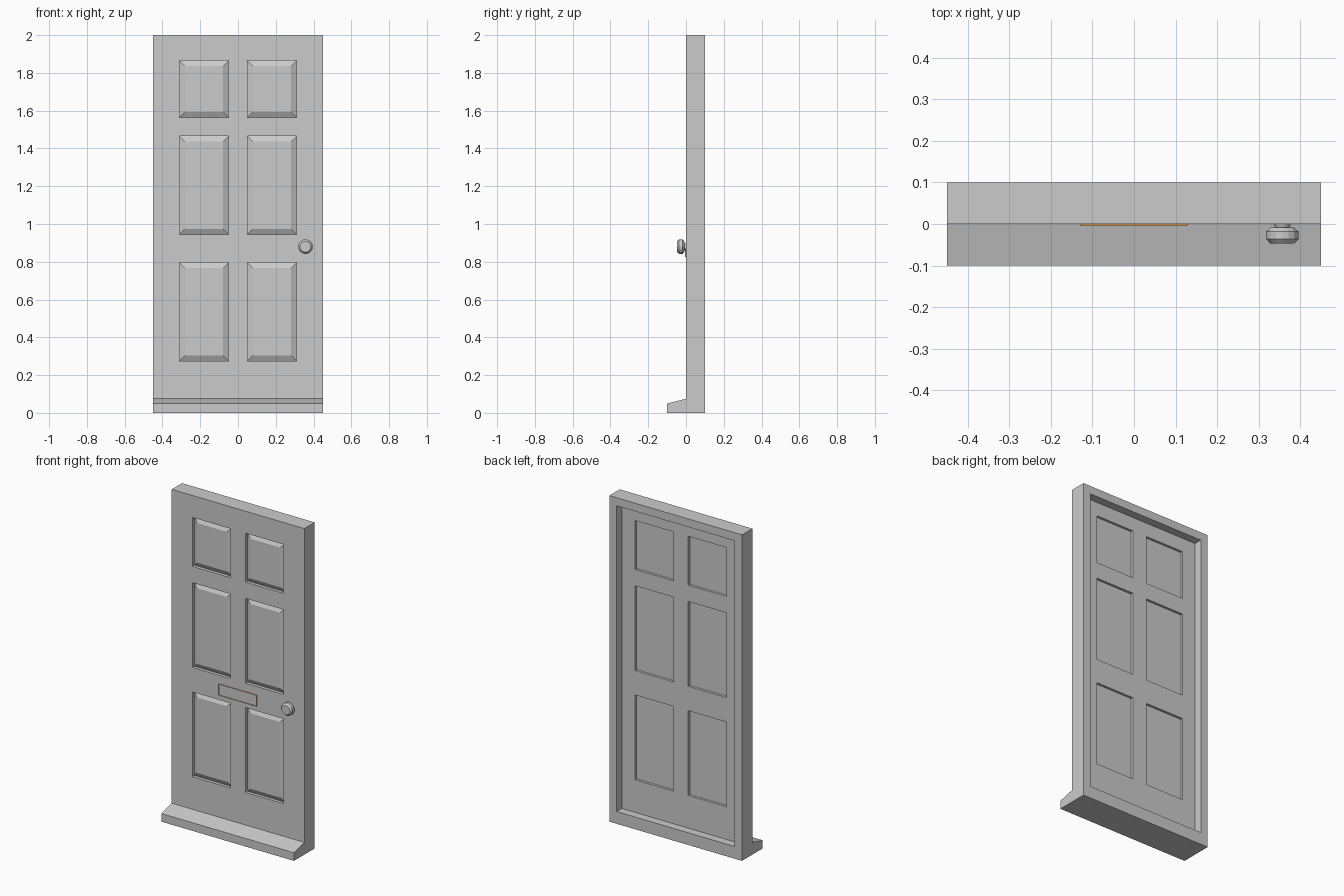
import bpy, bmesh, math

if "Cube" in bpy.data.objects:
    bpy.data.objects.remove(bpy.data.objects["Cube"])

XS = [-.45, -.40, -.31, -.05, .05, .31, .40, .45]
ZS = [0, .075, .275, .795, .945, 1.465, 1.565, 1.865, 1.95, 2]
PANEL_X = [(-.31, -.05), (.05, .31)]
PANEL_Z = [(.275, .795), (.945, 1.465), (1.565, 1.865)]


def add_object(name, bm):
    mesh = bpy.data.meshes.new(name)
    bm.to_mesh(mesh)
    bm.free()
    ob = bpy.data.objects.new(name, mesh)
    bpy.context.collection.objects.link(ob)
    return ob


def push(bm, faces, dy):
    # extrude faces along y and return the moved faces
    res = bmesh.ops.extrude_face_region(bm, geom=faces)['geom']
    left = [f for f in faces if f.is_valid]
    if left:
        bmesh.ops.delete(bm, geom=left, context='FACES')
    moved = [g for g in res if isinstance(g, bmesh.types.BMFace)]
    bmesh.ops.translate(bm, vec=(0, dy, 0), verts=list({v for f in moved for v in f.verts}))
    return moved


def cells(bm, y, x0, x1, z0, z1):
    # faces lying on plane y inside a rectangle
    out = []
    for f in bm.faces:
        c = f.calc_center_median()
        if all(abs(v.co.y - y) < 1e-4 for v in f.verts) and x0 < c.x < x1 and z0 < c.z < z1:
            out.append(f)
    return out


# door slab with a cell grid on front and back
bm = bmesh.new()
nx, nz = len(XS), len(ZS)
V = {(i, j, s): bm.verts.new((XS[i], s * .1, ZS[j]))
     for i in range(nx) for j in range(nz) for s in (0, 1)}
for s in (0, 1):
    for i in range(nx - 1):
        for j in range(nz - 1):
            bm.faces.new([V[i, j, s], V[i + 1, j, s], V[i + 1, j + 1, s], V[i, j + 1, s]])
for i in range(nx - 1):
    for j in (0, nz - 1):
        bm.faces.new([V[i, j, 0], V[i + 1, j, 0], V[i + 1, j, 1], V[i, j, 1]])
for j in range(nz - 1):
    for i in (0, nx - 1):
        bm.faces.new([V[i, j, 0], V[i, j + 1, 0], V[i, j + 1, 1], V[i, j, 1]])
bmesh.ops.recalc_face_normals(bm, faces=bm.faces[:])

# leaf set back inside the rear frame
push(bm, cells(bm, .1, -.40, .40, .075, 1.95), -.05)

# six panels: raised field in front, flat recess behind
for x0, x1 in PANEL_X:
    for z0, z1 in PANEL_Z:
        front = push(bm, cells(bm, 0, x0, x1, z0, z1), .02)
        bmesh.ops.inset_individual(bm, faces=front, thickness=.04, depth=.015)
        push(bm, cells(bm, .05, x0, x1, z0, z1), -.015)

# sloping sill
for f in push(bm, cells(bm, 0, -.45, .45, 0, .075), -.1):
    for v in f.verts:
        if v.co.z > .01:
            v.co.z = .05
bm.normal_update()
add_object("door", bm)

# round door knob, lathed about the y axis
profile = [(0, 0), (.02, 0), (.017, -.009), (.028, -.009), (.039, -.018),
           (.039, -.036), (.029, -.047), (0, -.047)]
bm = bmesh.new()
vs = [bm.verts.new((r, y, 0)) for r, y in profile]
es = [bm.edges.new(p) for p in zip(vs, vs[1:])]
bmesh.ops.spin(bm, geom=vs + es, cent=(0, 0, 0), axis=(0, 1, 0),
               angle=2 * math.pi, steps=16, use_merge=True)
bmesh.ops.remove_doubles(bm, verts=bm.verts[:], dist=1e-5)
bmesh.ops.recalc_face_normals(bm, faces=bm.faces[:])
add_object("door_knob", bm).location = (.357, 0, .88)

# thin open rim of the letter slot
bm = bmesh.new()
corners = [(-.13, .825), (.13, .825), (.13, .893), (-.13, .893)]
a = [bm.verts.new((x, 0, z)) for x, z in corners]
b = [bm.verts.new((x, -.004, z)) for x, z in corners]
for k in range(4):
    n = (k + 1) % 4
    bm.faces.new([a[k], b[k], b[n], a[n]])
bm.normal_update()
if bm.faces[:][0].normal.z > 0:
    bmesh.ops.reverse_faces(bm, faces=bm.faces[:])
rim = add_object("letter_slot_rim", bm)
mat = bpy.data.materials.new("orange")
mat.diffuse_color = (.8, .3, .03, 1)
mat.use_nodes = True
mat.node_tree.nodes["Principled BSDF"].inputs["Base Color"].default_value = mat.diffuse_color
rim.data.materials.append(mat)
